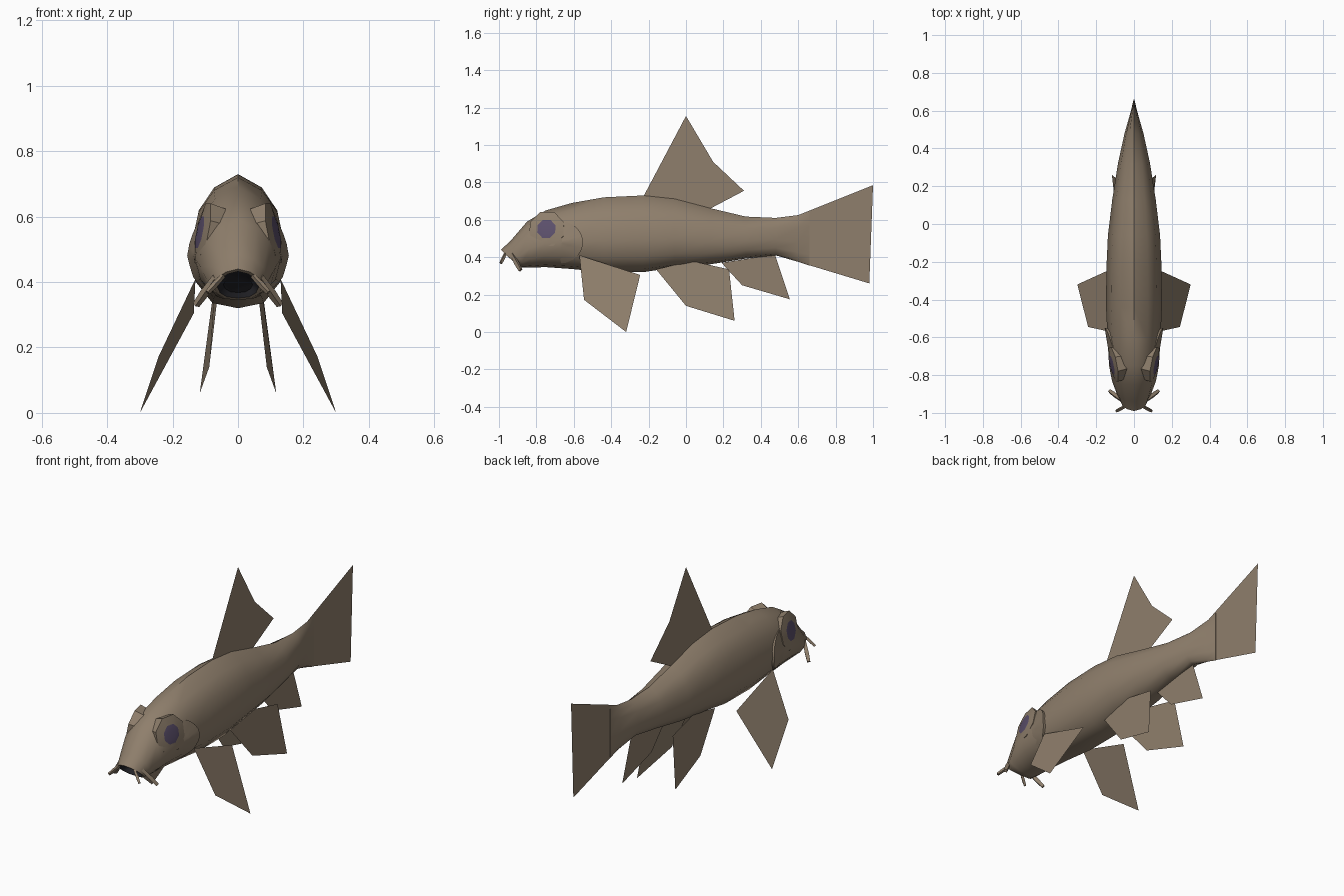
import bpy, bmesh, math
from mathutils import Vector

if "Cube" in bpy.data.objects:
    bpy.data.objects.remove(bpy.data.objects["Cube"])


def material(name, rgb):
    m = bpy.data.materials.new(name)
    m.diffuse_color = (*rgb, 1)
    m.use_nodes = True
    m.node_tree.nodes["Principled BSDF"].inputs["Base Color"].default_value = m.diffuse_color
    return m


SKIN = material("tan_skin", (0.275, 0.212, 0.150))
EYE = material("purple_eye", (0.107, 0.080, 0.150))
MOUTH = material("dark_mouth", (0.016, 0.016, 0.020))


def make(name, verts, faces, mats=(SKIN,), index=None, mirror=False, angle=40):
    """Mesh object; index(face number) picks the material."""
    me = bpy.data.meshes.new(name)
    me.from_pydata([tuple(v) for v in verts], [], faces)
    for m in mats:
        me.materials.append(m)
    if index:
        for p in me.polygons:
            p.material_index = index(p.index)
    bm = bmesh.new()
    bm.from_mesh(me)
    bmesh.ops.recalc_face_normals(bm, faces=bm.faces)
    bm.to_mesh(me)
    bm.free()
    me.shade_smooth()
    me.set_sharp_from_angle(angle=math.radians(angle))
    ob = bpy.data.objects.new(name, me)
    bpy.context.collection.objects.link(ob)
    if mirror:
        ob.modifiers.new("Mirror", 'MIRROR').use_mirror_merge = False
    return ob


def loft(rings, cap_start=True, cap_end=True):
    n = len(rings[0])
    verts = [v for r in rings for v in r]
    faces = [(i * n + j, i * n + (j + 1) % n, (i + 1) * n + (j + 1) % n, (i + 1) * n + j)
             for i in range(len(rings) - 1) for j in range(n)]
    if cap_start:
        faces.append(tuple(range(n)))
    if cap_end:
        faces.append(tuple(range((len(rings) - 1) * n, len(rings) * n)))
    return verts, faces


# Body cross-section: (share of half width, share of height)
PROFILE = [(0, 0), (.53, .04), (.87, .2), (1, .42), (.82, .73), (.5, .9), (0, 1)]

# Body stations: y, half width, bottom z, top z, backward slant of the underside
STATIONS = [
    (-.99, .074, .345, .440, .10), (-.94, .093, .345, .485, .08),
    (-.85, .116, .345, .590, .03), (-.75, .132, .347, .650, 0),
    (-.61, .140, .337, .690, 0), (-.44, .148, .320, .720, 0),
    (-.23, .146, .320, .730, 0), (-.06, .138, .345, .712, 0),
    (.13, .115, .362, .662, 0), (.32, .085, .393, .617, 0),
    (.48, .050, .410, .610, 0), (.60, .016, .375, .625, 0),
    (.66, .002, .355, .645, 0)]


def section(y, w, zb, zt, slant):
    half = [(w * a, y + slant * (1 - t), zb + (zt - zb) * t) for a, t in PROFILE]
    return half + [(-x, yy, z) for x, yy, z in half[-2:0:-1]]


# Body with a mouth hollow at the snout
outer = [section(*s) for s in STATIONS]
mid = Vector((0, -.94, .39))
lip = [mid + (Vector(v) - mid) * .86 for v in outer[0]]
throat = [mid + (Vector(v) - mid) * .6 + Vector((0, .06, .005)) for v in outer[0]]
verts, faces = loft([throat, lip] + outer)
make("body", verts, faces, (SKIN, MOUTH),
     lambda i: 1 if i < 12 or i == len(faces) - 2 else 0, angle=50)


def lerp_table(rows, key, value, x):
    for a, b in zip(rows, rows[1:]):
        if a[key] <= x <= b[key]:
            return a[value] + (b[value] - a[value]) * (x - a[key]) / (b[key] - a[key])
    return rows[-1][value]


def flank(y, z):
    """Half width of the body at a side-view point."""
    w, zb, zt = (lerp_table(STATIONS, 0, k, y) for k in (1, 2, 3))
    t = min(max((z - zb) / (zt - zb), 0), 1)
    return w * lerp_table(PROFILE, 1, 0, t)


# Gill covers: shells that lift off the flank towards the rear
rings = []
for r, sink in ((.05, 0), (.4, 0), (.75, 0), (1, 0), (1, .03)):
    ring = []
    for k in range(20):
        a = math.tau * k / 20
        y, z = -.68 + .13 * r * math.cos(a), .48 + .115 * r * math.sin(a)
        lift = -.002 + .016 * r * max(0, math.cos(a)) - sink
        ring.append((flank(y, z) + lift, y, z))
    rings.append(ring)
make("gill_cover", *loft(rings, True, False), mirror=True)

# Eyes: shallow eight-sided domes with a purple middle
n = Vector((1, -.2, .2)).normalized()
u = Vector((.2, 1, 0)).normalized()
v = n.cross(u)
centre = Vector((.109, -.745, .55))
rings = [[centre + n * h + (u * math.cos(a) + v * math.sin(a)) * r
          for a in (math.tau * (k + .5) / 8 for k in range(8))]
         for r, h in ((.028, .011), (.053, .009), (.1, 0), (.092, -.05))]
verts, faces = loft(rings, True, False)
make("eye", verts, faces, (SKIN, EYE),
     lambda i: 1 if i < 8 or i == len(faces) - 1 else 0, mirror=True)


# Barbels: four-sided feelers around the mouth
def barbel(name, start, end, r):
    a, b = Vector(start), Vector(end)
    d = (b - a).normalized()
    s = d.cross(Vector((0, 1, 0))).normalized()
    t = d.cross(s)
    rings = [[p + (s * math.cos(k * math.pi / 2) + t * math.sin(k * math.pi / 2)) * q
              for k in range(4)] for p, q in ((a, r * .8), (a.lerp(b, .6), r), (b, r * .8))]
    make(name, *loft(rings), mirror=True, angle=30)


barbel("front_barbel", (.045, -.965, .42), (.093, -.99, .368), .010)
barbel("rear_barbel", (.068, -.93, .415), (.128, -.885, .33), .014)


# Fins: thin flat sheets
def fin(name, pts, mirror=False):
    make(name, pts, [tuple(range(len(pts)))], mirror=mirror)


def middle_fin(name, outline):
    fin(name, [(0, y, z) for y, z in outline])


middle_fin("dorsal_fin", [(-.23, .72), (0, 1.155), (.145, .91), (.31, .755), (.13, .66), (-.05, .69)])
middle_fin("tail_fin", [(.48, .605), (.6, .625), (1, .785), (.98, .26), (.6, .375), (.48, .415)])
middle_fin("anal_fin", [(.19, .37), (.3, .25), (.555, .175), (.475, .415)])
fin("pectoral_fin", [(.13, -.57, .41), (.243, -.545, .172), (.30, -.32, 0), (.135, -.245, .305)], True)
fin("pelvic_fin", [(.065, -.16, .335), (.088, 0, .14), (.117, .26, .06), (.08, .23, .335),
                   (.072, .03, .38)], True)
